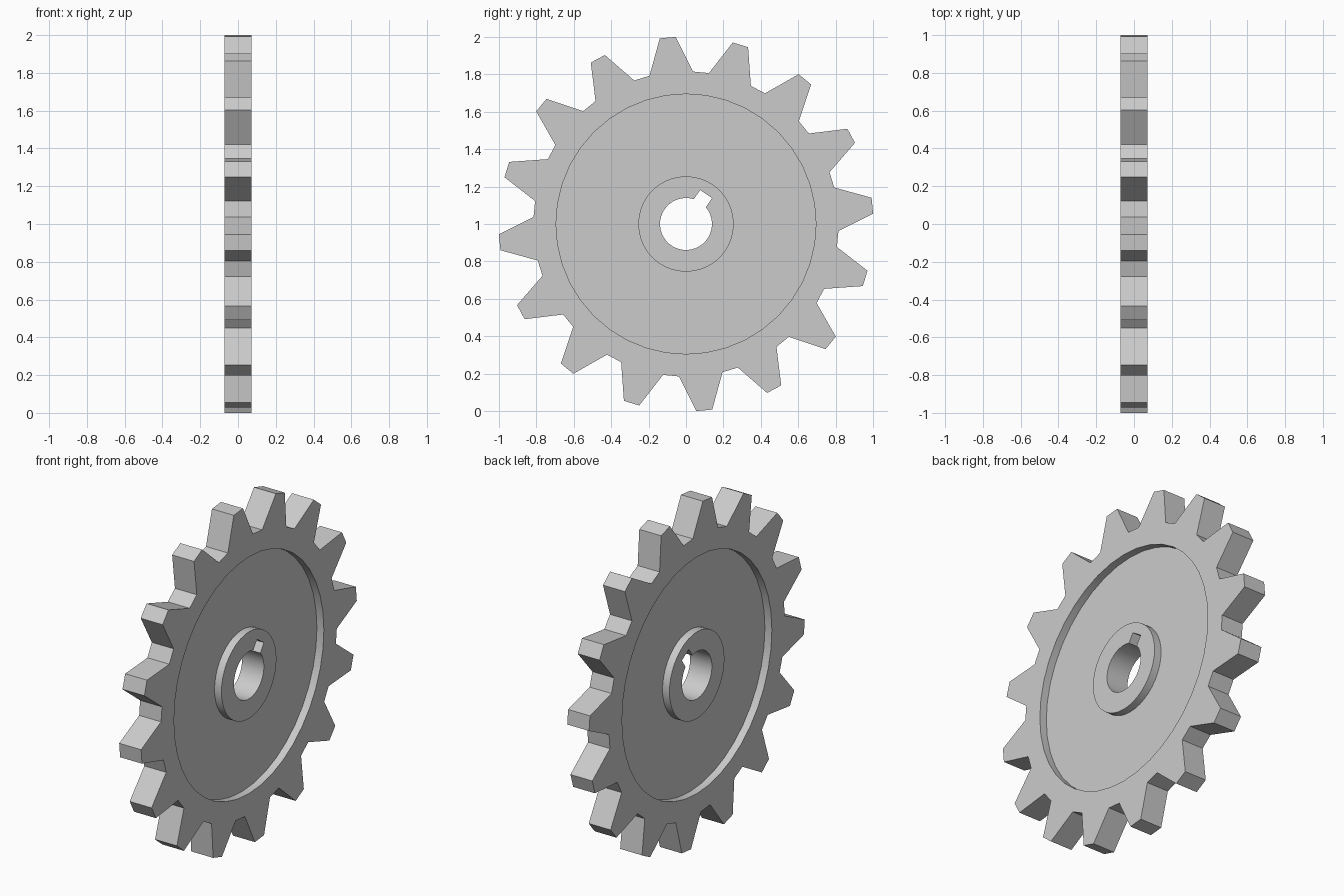
import bpy
import bmesh
from math import asin, cos, radians, sin, tau
from mathutils import Vector

default_cube = bpy.data.objects.get("Cube")
if default_cube:
    bpy.data.objects.remove(default_cube, do_unlink=True)

# Main dimensions
HALF_THICK, HALF_WEB = 0.071, 0.026
TEETH, TIP_R, ROOT_R = 16, 1.002, 0.816
TOOTH_PHASE, TIP_HALF, BASE_HALF = radians(95.6), radians(2.45), radians(8.25)
RECESS_R, HUB_R, BORE_R = 0.695, 0.255, 0.139
KEY_ANGLE, KEY_HALF, KEY_R = radians(56.2), 0.0385, 0.193


def polar(r, a):
    return Vector((r * cos(a), r * sin(a)))


def circle(r, count=40):
    return [polar(r, tau * i / count) for i in range(count)]


def gear_outline():
    points = []
    for i in range(TEETH):
        mid = TOOTH_PHASE + tau * i / TEETH
        points += [polar(ROOT_R, mid - BASE_HALF), polar(TIP_R, mid - TIP_HALF),
                   polar(TIP_R, mid + TIP_HALF), polar(ROOT_R, mid + BASE_HALF)]
    return points


def keyed_bore(count=36):
    gap = asin(KEY_HALF / BORE_R)
    sweep = tau - 2 * gap
    arc = [polar(BORE_R, KEY_ANGLE + gap + sweep * i / count) for i in range(count + 1)]
    out, side = polar(KEY_R, KEY_ANGLE), polar(KEY_HALF, KEY_ANGLE + tau / 4)
    return arc + [out - side, out + side]


bm = bmesh.new()


def add_loop(points, x):
    verts = [bm.verts.new((x, p.x, p.y + 1)) for p in points]
    for i, v in enumerate(verts):
        bm.edges.new((verts[i - 1], v))
    return verts


def fill_between(outer, inner):
    edges = [bm.edges.get((loop[i - 1], loop[i]))
             for loop in (outer, inner) for i in range(len(loop))]
    bmesh.ops.triangle_fill(bm, use_beauty=True, use_dissolve=False,
                            edges=edges, normal=(1, 0, 0))


def wall(a, b):
    for i in range(len(a)):
        bm.faces.new((a[i - 1], a[i], b[i], b[i - 1]))


# Each side: toothed rim, recessed web and raised hub
ends = []
for side in (-1, 1):
    face_x, web_x = side * HALF_THICK, side * HALF_WEB
    teeth = add_loop(gear_outline(), face_x)
    rim = add_loop(circle(RECESS_R), face_x)
    web_outer = add_loop(circle(RECESS_R), web_x)
    web_inner = add_loop(circle(HUB_R), web_x)
    hub = add_loop(circle(HUB_R), face_x)
    bore = add_loop(keyed_bore(), face_x)
    fill_between(teeth, rim)
    fill_between(web_outer, web_inner)
    fill_between(hub, bore)
    wall(rim, web_outer)
    wall(web_inner, hub)
    ends.append((teeth, bore))

# Tooth flanks and the keyed bore run through the full thickness
for left, right in zip(*ends):
    wall(left, right)

bmesh.ops.recalc_face_normals(bm, faces=bm.faces)
mesh = bpy.data.meshes.new("sprocket_wheel")
bm.to_mesh(mesh)
bm.free()

wheel = bpy.data.objects.new("sprocket_wheel", mesh)
bpy.context.collection.objects.link(wheel)
bpy.ops.object.select_all(action="DESELECT")
wheel.select_set(True)
bpy.context.view_layer.objects.active = wheel
bpy.ops.object.shade_smooth_by_angle(angle=radians(20))
